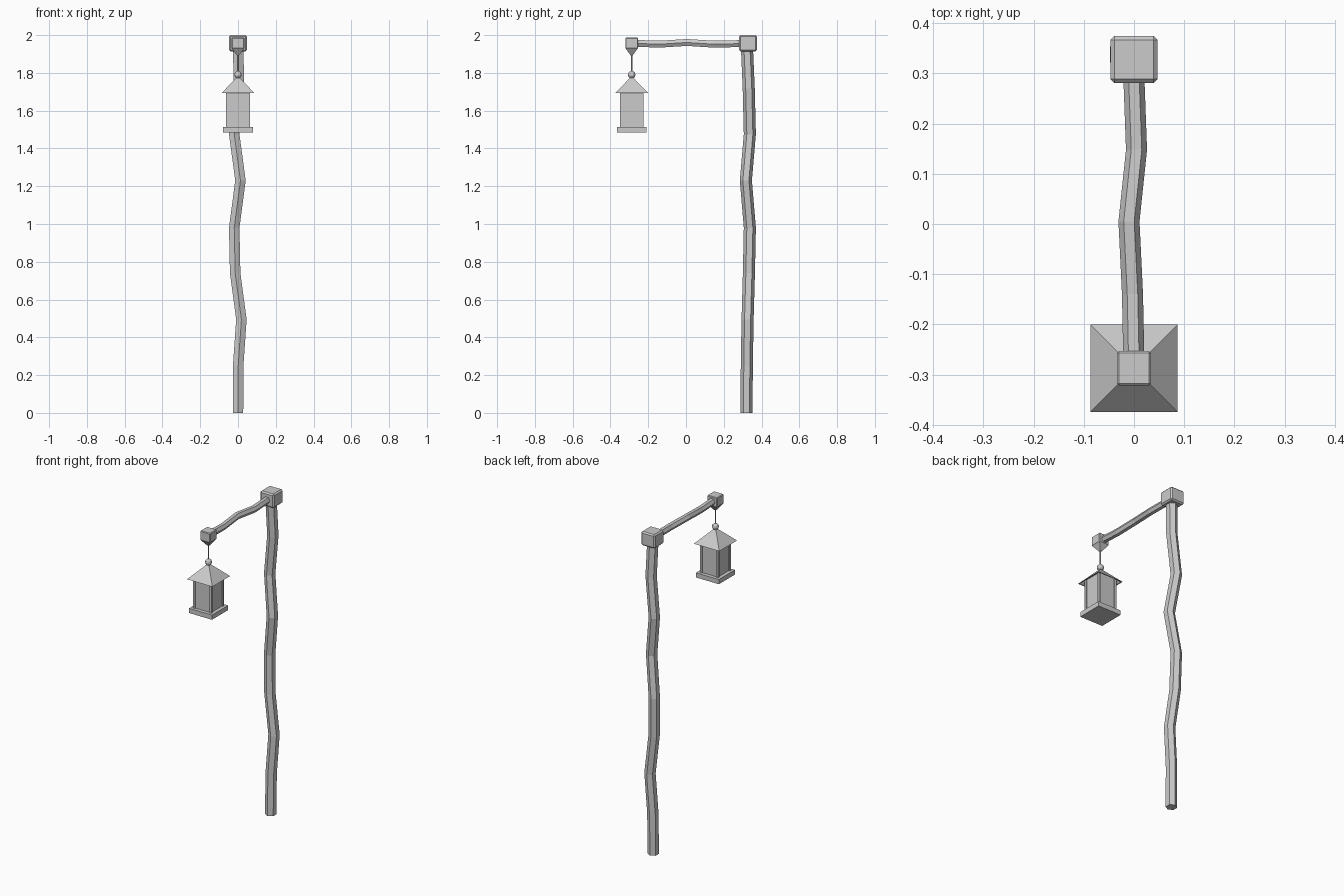
import bpy, bmesh, math
from mathutils import Vector

if "Cube" in bpy.data.objects:
    bpy.data.objects.remove(bpy.data.objects["Cube"])

LY = -0.2875  # y of the hanging lantern


def finish(name, bm):
    bmesh.ops.recalc_face_normals(bm, faces=bm.faces)
    me = bpy.data.meshes.new(name)
    bm.to_mesh(me)
    bm.free()
    ob = bpy.data.objects.new(name, me)
    bpy.context.collection.objects.link(ob)
    return ob


def box(name, center, size, bevel=0.0):
    bm = bmesh.new()
    bmesh.ops.create_cube(bm, size=1)
    for v in bm.verts:
        v.co = Vector(c + a * s for c, a, s in zip(center, v.co, size))
    if bevel:
        bmesh.ops.bevel(bm, geom=bm.edges[:], offset=bevel, segments=1, affect='EDGES')
    return finish(name, bm)


def loft(name, rings):
    """Join rings of points and cap both ends."""
    bm = bmesh.new()
    vs = [[bm.verts.new(p) for p in r] for r in rings]
    n = len(rings[0])
    for a, b in zip(vs, vs[1:]):
        for i in range(n):
            j = (i + 1) % n
            bm.faces.new((a[i], a[j], b[j], b[i]))
    bm.faces.new(vs[0])
    bm.faces.new(vs[-1])
    return finish(name, bm)


def hexagon(r, phase=0.0):
    return [(r * math.cos(phase + i * math.pi / 3), r * math.sin(phase + i * math.pi / 3))
            for i in range(6)]


def square(h, z):
    return [(sx * h, LY + sy * h, z) for sx, sy in ((-1, -1), (1, -1), (1, 1), (-1, 1))]


# crooked hexagonal post
post = [(0, .32, 0), (.001, .322, .25), (.018, .326, .495), (-.015, .333, .74),
        (-.02, .338, .98), (.013, .317, 1.23), (-.02, .338, 1.475), (.006, .332, 1.72),
        (0, .322, 1.95)]
loft("post", [[(x + a, y + b, z) for a, b in hexagon(.032, math.pi / 2)] for x, y, z in post])

# crooked hexagonal arm
arm = [(0, .33, 1.955), (0, .285, 1.955), (.005, .148, 1.952), (-.01, .005, 1.961),
       (-.003, -.14, 1.952), (0, LY, 1.957)]
loft("arm", [[(x + a, y, z + b) for a, b in hexagon(.021)] for x, y, z in arm])

# joint blocks and the tapered hanger under the arm's end
box("post_cap", (0, .328, 1.957), (.094, .094, .086), .008)
box("arm_end_block", (0, LY, 1.957), (.068, .068, .06), .004)
loft("hanger_taper", [square(.031, 1.928), square(.006, 1.893)])

# thin rod and ring ball
loft("hanging_rod", [[(a, LY + b, z) for a, b in hexagon(.004)] for z in (1.78, 1.90)])
bm = bmesh.new()
bmesh.ops.create_uvsphere(bm, u_segments=10, v_segments=6, radius=.02)
bmesh.ops.translate(bm, verts=bm.verts, vec=(0, LY, 1.79))
finish("lantern_ball", bm)

# pyramid roof with recessed underside
loft("lantern_roof", [square(.008, 1.775), square(.087, 1.693), square(.082, 1.693),
                      square(.06, 1.713)])

# glass box, corner posts and base plate
box("lantern_panes", (0, LY, 1.613), (.112, .112, .206))
for sx in (-1, 1):
    for sy in (-1, 1):
        box("lantern_corner", (sx * .056, LY + sy * .056, 1.61), (.013, .013, .20))
box("lantern_base", (0, LY, 1.498), (.157, .157, .029))
